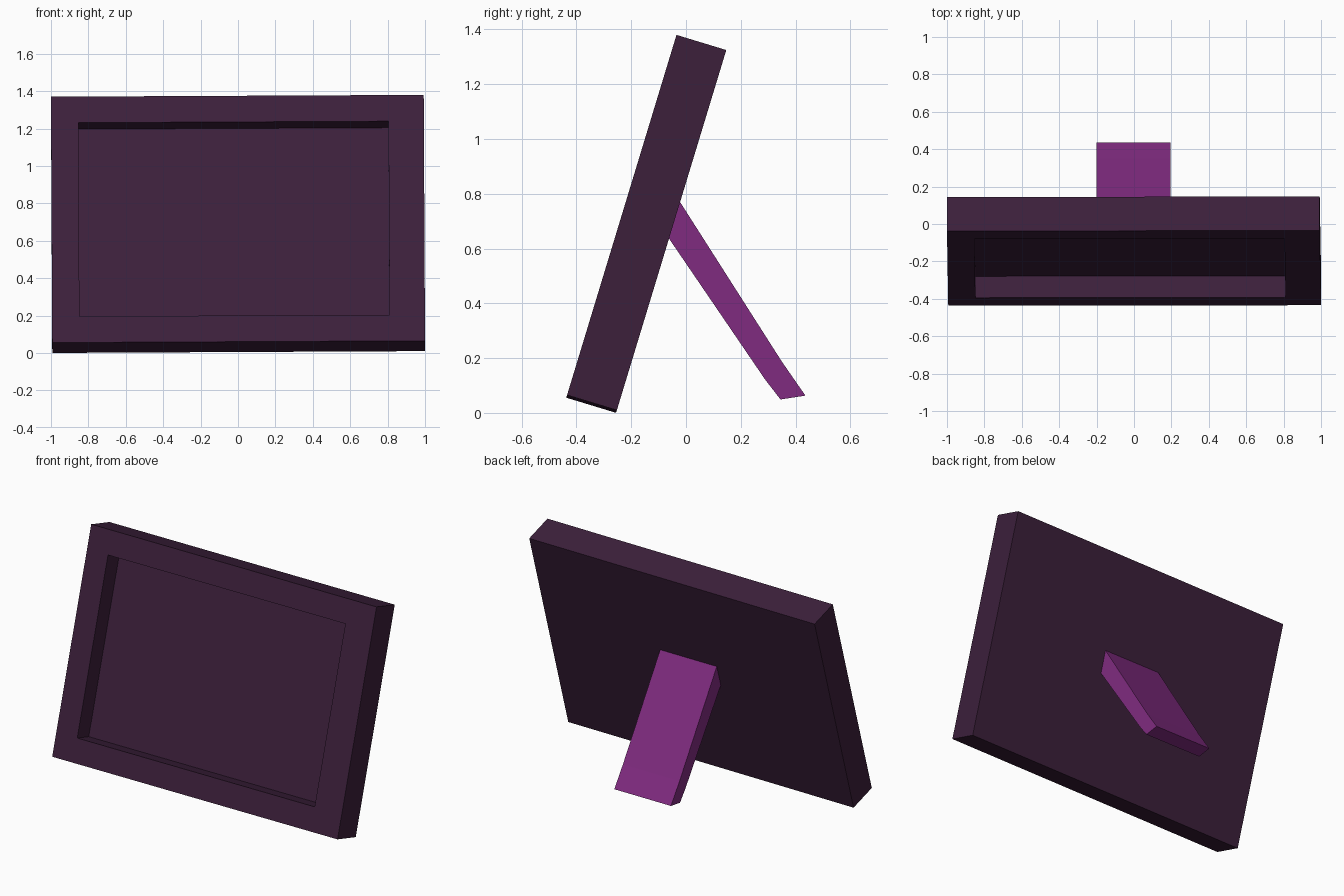
import bpy, bmesh
from math import radians
from mathutils import Matrix, Vector

if "Cube" in bpy.data.objects:
    bpy.data.objects.remove(bpy.data.objects["Cube"])


def finish(name, bm, color):
    bmesh.ops.recalc_face_normals(bm, faces=bm.faces[:])
    mesh = bpy.data.meshes.new(name)
    bm.to_mesh(mesh)
    bm.free()
    mat = bpy.data.materials.new(name + "_color")
    mat.diffuse_color = color
    mat.use_nodes = True
    mat.node_tree.nodes["Principled BSDF"].inputs["Base Color"].default_value = mat.diffuse_color
    mesh.materials.append(mat)
    obj = bpy.data.objects.new(name, mesh)
    bpy.context.collection.objects.link(obj)
    return obj


# picture frame: slab with an off-centre recess in the front
W, T, L = 1.993, 0.19, 1.374
bm = bmesh.new()
bmesh.ops.create_cube(bm, size=1, matrix=Matrix.Diagonal((W, T, L, 1)))
bm.normal_update()
front = min(bm.faces, key=lambda f: f.normal.y)
bmesh.ops.inset_region(bm, faces=[front], thickness=0.146, use_even_offset=True)
for v in front.verts:
    if v.co.x > 0:
        v.co.x -= 0.043
panel = bmesh.ops.extrude_discrete_faces(bm, faces=[front])["faces"][0]
bmesh.ops.translate(bm, verts=panel.verts[:], vec=(0, 0.12, 0))
frame = finish("frame", bm, (0.045, 0.014, 0.044, 1))
# leans back, with a very slight roll
frame.matrix_world = (Matrix.Translation((0, -0.145, 0.69))
                      @ Matrix.Rotation(radians(-16.9), 4, 'X')
                      @ Matrix.Rotation(radians(-0.29), 4, 'Y'))

# rear prop leg: side profile extruded across x
profile = [(-0.025, 0.775), (0.35, 0.187), (0.436, 0.063),
           (0.345, 0.049), (0.29, 0.12), (-0.068, 0.645)]
bm = bmesh.new()
side = bm.faces.new([bm.verts.new((-0.2, y, z)) for y, z in profile])
ext = bmesh.ops.extrude_face_region(bm, geom=[side])["geom"]
bmesh.ops.translate(bm, vec=Vector((0.396, 0, 0)),
                    verts=[g for g in ext if isinstance(g, bmesh.types.BMVert)])
finish("prop_leg", bm, (0.216, 0.024, 0.216, 1))
